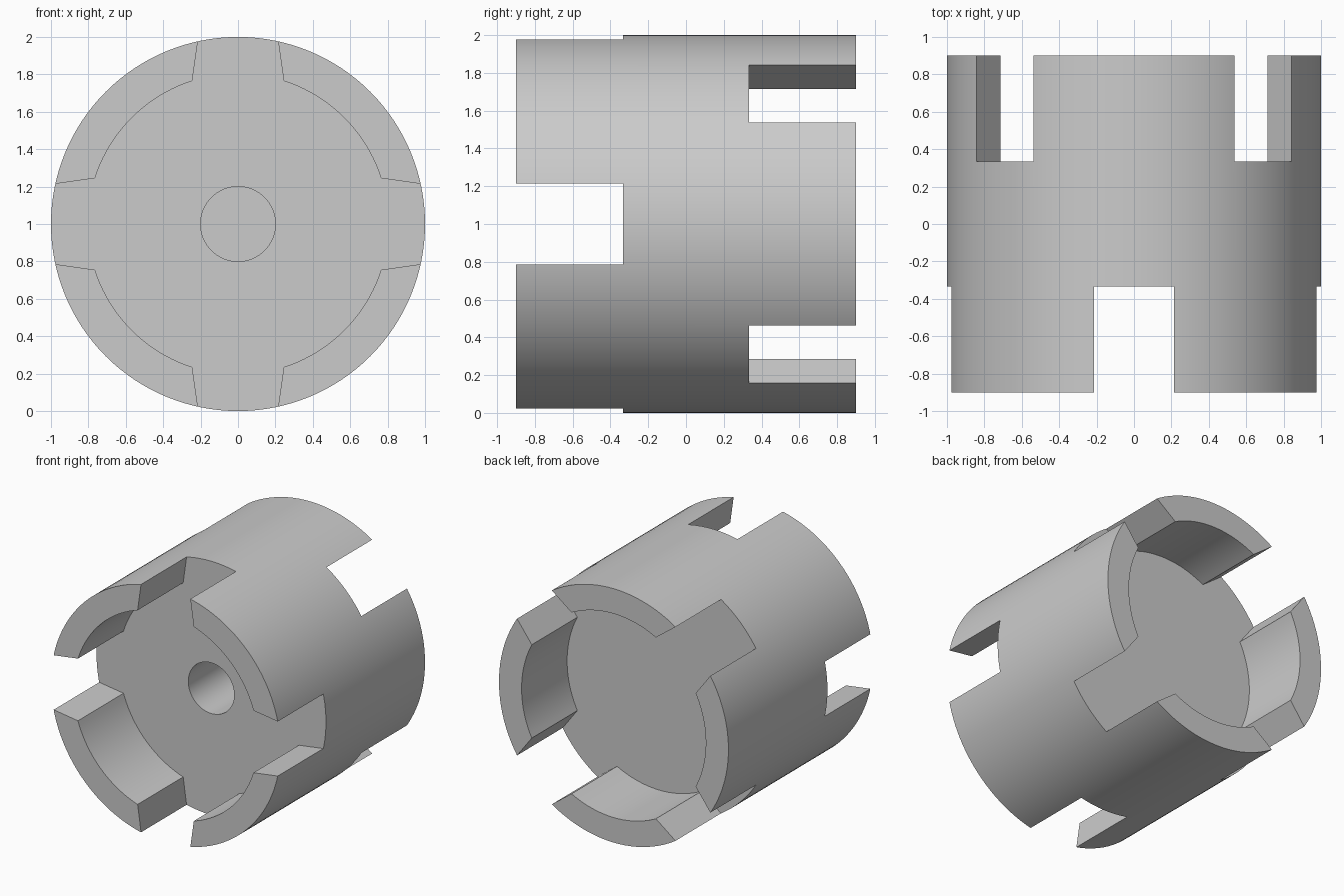
import bpy, bmesh
from math import sin, cos, radians
from mathutils import Vector

default = bpy.data.objects.get("Cube")
if default:
    bpy.data.objects.remove(default, do_unlink=True)

RADIUS, INNER, HALF_LENGTH, HALF_DISC = 1.0, 0.803, 0.9, 0.333
HOLE_RADIUS, HOLE_DEPTH = 0.2, 0.5
OUTER_EDGE, INNER_EDGE = 12.4, 17.75   # prong edge angles at each radius


def polar(radius, degrees):
    return Vector((radius * sin(radians(degrees)), radius * cos(radians(degrees))))


def circle(radius, count):
    return [polar(radius, 360 * i / count) for i in range(count)]


def prism(name, outline, y0, y1):
    """Extrude an x-z outline, centred on the axis, from y0 to y1."""
    bm = bmesh.new()
    face = bm.faces.new([bm.verts.new((p.x, y0, p.y + RADIUS)) for p in outline])
    extruded = bmesh.ops.extrude_face_region(bm, geom=[face])["geom"]
    moved = [v for v in extruded if isinstance(v, bmesh.types.BMVert)]
    bmesh.ops.translate(bm, verts=moved, vec=(0, y1 - y0, 0))
    bmesh.ops.recalc_face_normals(bm, faces=bm.faces)
    mesh = bpy.data.meshes.new(name)
    bm.to_mesh(mesh)
    bm.free()
    obj = bpy.data.objects.new(name, mesh)
    bpy.context.collection.objects.link(obj)
    return obj


def socket_outline(turn):
    """Round recess with four tapered slots that run out past the rim."""
    points = []
    for quarter in range(4):
        start = turn + 90 * quarter
        edges = ((OUTER_EDGE, INNER_EDGE), (90 - OUTER_EDGE, 90 - INNER_EDGE))
        runouts = []
        for outer, inner in edges:
            rim, root = polar(RADIUS, start + outer), polar(INNER, start + inner)
            runouts.append(rim + (rim - root) * 0.5)
        sweep = 90 - 2 * INNER_EDGE
        arc = [polar(INNER, start + INNER_EDGE + sweep * i / 20) for i in range(21)]
        points += [runouts[0], *arc, runouts[1]]
    return points


# Main cylinder lying along y
body = prism("coupling_body", circle(RADIUS, 128), -HALF_LENGTH, HALF_LENGTH)

# Front and back sockets (offset by an eighth turn) and the blind centre bore
cutters = [
    prism("front_socket_cutter", socket_outline(0), -1.1, -HALF_DISC),
    prism("back_socket_cutter", socket_outline(45), HALF_DISC, 1.1),
    prism("bore_cutter", circle(HOLE_RADIUS, 64), -0.6, -HALF_DISC + HOLE_DEPTH),
]
bpy.context.view_layer.objects.active = body
for cutter in cutters:
    cutter.hide_render = True
    cut = body.modifiers.new(cutter.name, "BOOLEAN")
    cut.operation = "DIFFERENCE"
    cut.solver = "EXACT"
    cut.object = cutter
    bpy.ops.object.modifier_apply(modifier=cut.name)
    bpy.data.objects.remove(cutter, do_unlink=True)

# Plain grey finish
grey = bpy.data.materials.new("light_grey")
grey.use_nodes = True
colour = (0.6, 0.6, 0.6, 1)
grey.diffuse_color = colour
grey.node_tree.nodes["Principled BSDF"].inputs["Base Color"].default_value = colour
body.data.materials.clear()
body.data.materials.append(grey)

# Smooth curved walls, crisp edges
bpy.ops.object.select_all(action="DESELECT")
body.select_set(True)
bpy.ops.object.shade_smooth_by_angle(angle=radians(25))
